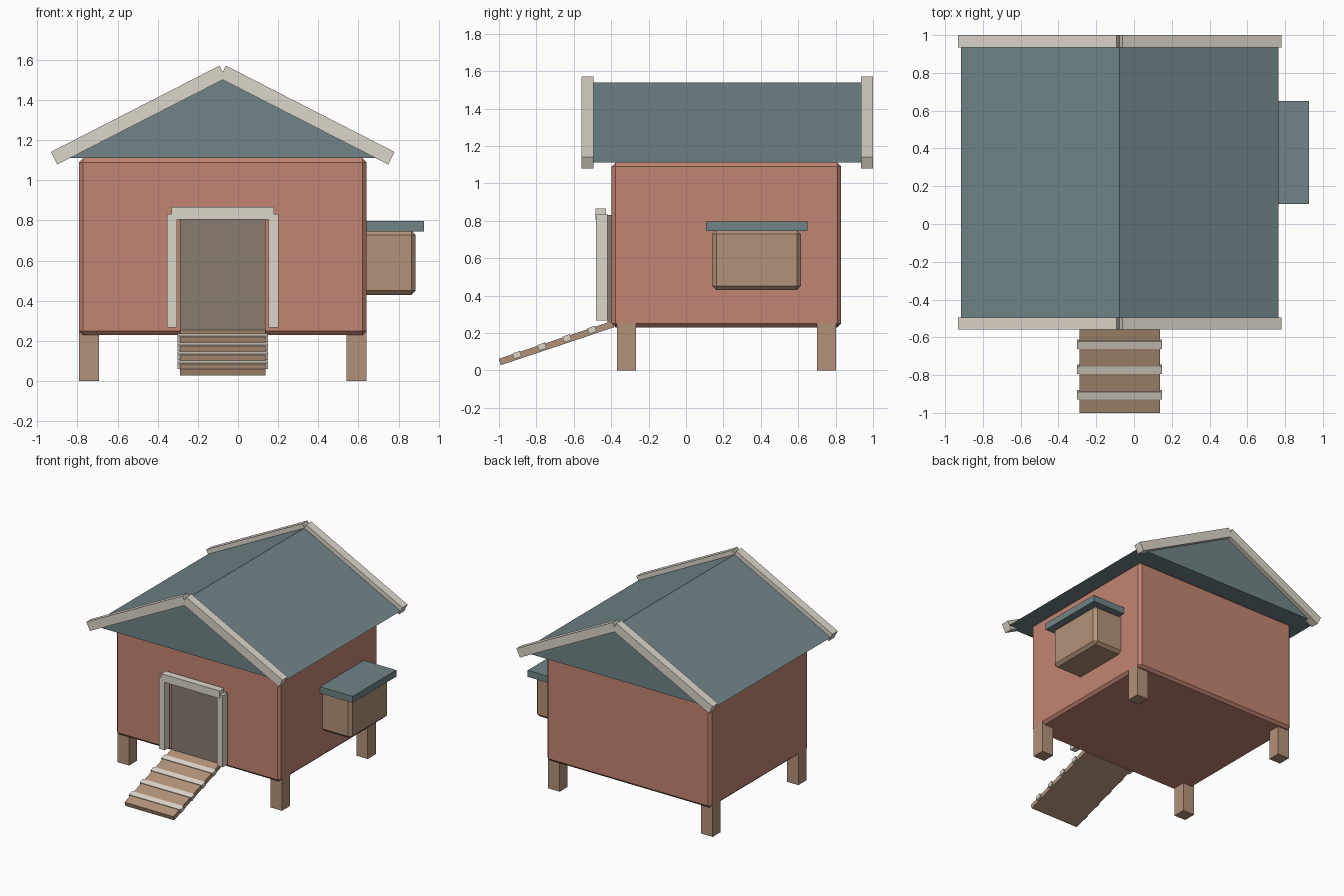
import bpy, bmesh
from math import atan2, hypot
from mathutils import Matrix

if "Cube" in bpy.data.objects:
    bpy.data.objects.remove(bpy.data.objects["Cube"])


def material(name, rgb):
    m = bpy.data.materials.new(name)
    m.diffuse_color = (*rgb, 1)
    m.use_nodes = True
    m.node_tree.nodes["Principled BSDF"].inputs["Base Color"].default_value = m.diffuse_color
    return m


RED = material("red_paint", (0.545, 0.235, 0.168))
SLATE = material("slate", (0.16, 0.23, 0.245))
CREAM = material("cream_trim", (0.72, 0.67, 0.59))
WOOD = material("wood", (0.45, 0.29, 0.19))
DARK = material("door_wood", (0.25, 0.20, 0.16))


def add_mesh(name, bm, mat):
    me = bpy.data.meshes.new(name)
    bmesh.ops.recalc_face_normals(bm, faces=bm.faces)
    bm.to_mesh(me)
    bm.free()
    me.materials.append(mat)
    ob = bpy.data.objects.new(name, me)
    bpy.context.collection.objects.link(ob)
    return ob


def box(name, x, y, z, mat, bevel=0):
    """Box from (min, max) ranges, optionally chamfered."""
    bm = bmesh.new()
    size = [r[1] - r[0] for r in (x, y, z)]
    bmesh.ops.create_cube(bm, size=1, matrix=Matrix.Diagonal((*size, 1)))
    ob = add_mesh(name, bm, mat)
    ob.location = [(r[0] + r[1]) / 2 for r in (x, y, z)]
    if bevel:
        mod = ob.modifiers.new("chamfer", "BEVEL")
        mod.width = bevel
        mod.segments = 1
    return ob


def centred(name, c, size, mat):
    return box(name, *[(a - s / 2, a + s / 2) for a, s in zip(c, size)], mat)


CX = -0.076   # centre line of the house
CY = 0.22     # middle of the roof

# House body and legs
box("body", (-0.793, 0.641), (-0.397, 0.83), (0.23, 1.11), RED, 0.02)
for sx, lx in (("left", CX - 0.667), ("right", CX + 0.667)):
    for sy, ly in (("front", -0.318), ("back", 0.751)):
        centred(f"{sy}_{sx}_leg", (lx, ly, 0.125), (0.1, 0.1, 0.25), WOOD)

# Roof prism
HALF, EAVE, RIDGE = 0.84, 1.11, 1.54
bm = bmesh.new()
tri = [bm.verts.new((CX + dx, CY - 0.745, z))
       for dx, z in ((-HALF, EAVE), (HALF, EAVE), (0, RIDGE))]
face = bm.faces.new(tri)
ext = bmesh.ops.extrude_face_region(bm, geom=[face], use_keep_orig=True)
bmesh.ops.translate(bm, vec=(0, 1.49, 0),
                    verts=[v for v in ext["geom"] if isinstance(v, bmesh.types.BMVert)])
add_mesh("roof", bm, SLATE)

# Barge boards along both gables
slope = atan2(RIDGE - EAVE, HALF)
for sy, y in (("front", CY - 0.747), ("back", CY + 0.747)):
    for sx, s in (("left", -1), ("right", 1)):
        ob = centred(f"{sy}_{sx}_barge_board",
                     (CX + s * HALF / 2, y, (EAVE + RIDGE) / 2),
                     (hypot(HALF, RIDGE - EAVE), 0.065, 0.07), CREAM)
        ob.rotation_euler.y = s * slope

# Door and frame
box("door", (-0.289, 0.137), (-0.42, -0.38), (0.255, 0.83), DARK)
for sx, s in (("left", -1), ("right", 1)):
    centred(f"{sx}_door_post", (CX + s * 0.252, -0.45, 0.55), (0.05, 0.06, 0.565), CREAM)
box("door_lintel", (-0.331, 0.179), (-0.485, -0.427), (0.806, 0.866), CREAM)

# Ramp with cleats
tilt = atan2(0.334, 1)
ramp = centred("ramp", (CX, -0.692, 0.146), (0.426, 0.64, 0.035), WOOD)
ramp.rotation_euler.x = tilt
for i in range(4):
    ob = centred(f"ramp_cleat_{i + 1}", (CX, -0.904 + 0.134 * i, 0.082 + 0.0447 * i),
                 (0.45, 0.042, 0.032), CREAM)
    ob.rotation_euler.x = tilt

# Nest box and lid
box("nest_box", (0.585, 0.885), (0.14, 0.615), (0.43, 0.75), WOOD, 0.022)
box("nest_box_lid", (0.585, 0.926), (0.107, 0.65), (0.745, 0.797), SLATE)
